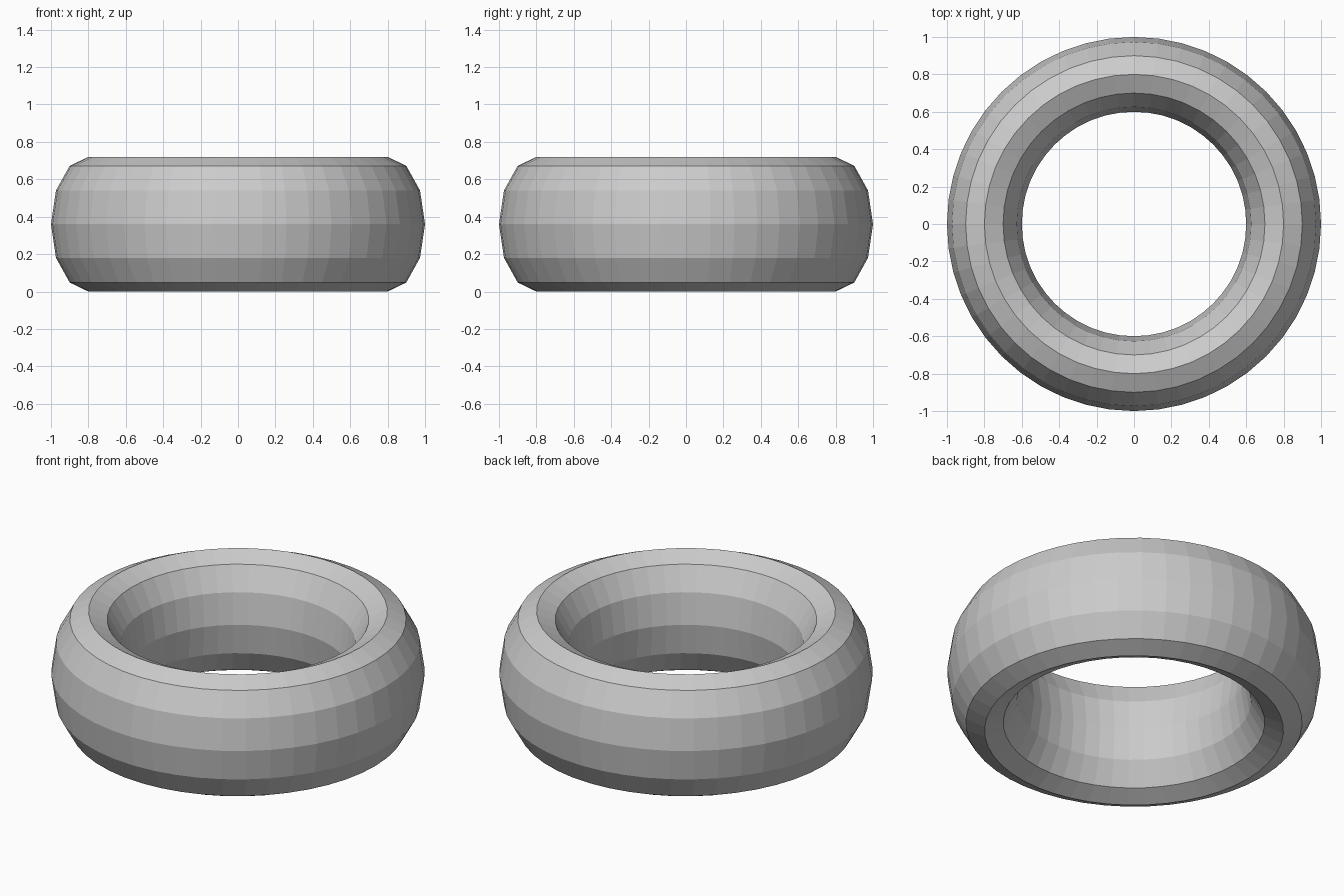
import bpy

if "Cube" in bpy.data.objects:
    bpy.data.objects.remove(bpy.data.objects["Cube"])

# Flat-shaded ring with a tall oval cross-section
R, W, H = 0.8, 0.2, 0.36
bpy.ops.mesh.primitive_torus_add(major_segments=48, minor_segments=12,
                                 major_radius=R, minor_radius=W,
                                 location=(0, 0, 0))
ring = bpy.context.object
ring.name = "ring"

# Stretch the section upright and stand it on the floor
for v in ring.data.vertices:
    v.co.z = v.co.z * H / W + H
ring.data.update()
bpy.ops.object.shade_flat()
